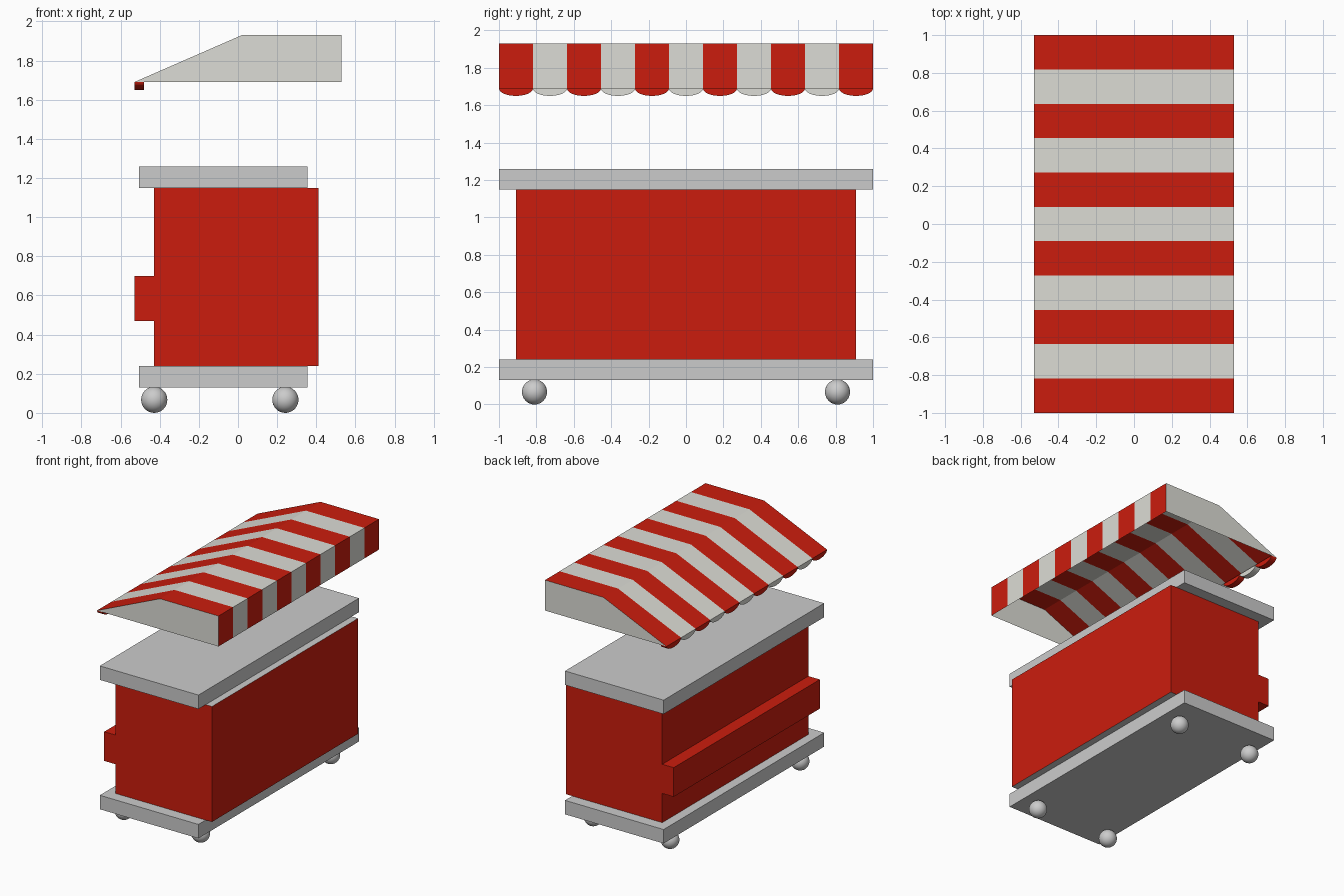
import bpy, bmesh
from math import sin, cos, pi

if "Cube" in bpy.data.objects:
    bpy.data.objects.remove(bpy.data.objects["Cube"])


def material(name, rgb):
    m = bpy.data.materials.new(name)
    m.diffuse_color = (*rgb, 1)
    m.use_nodes = True
    m.node_tree.nodes["Principled BSDF"].inputs["Base Color"].default_value = m.diffuse_color
    return m


RED = material("red", (0.6, 0.012, 0.004))
WHITE = material("off_white", (0.72, 0.72, 0.67))


def mesh_object(name, verts, faces, mat=None):
    me = bpy.data.meshes.new(name)
    me.from_pydata(verts, [], faces)
    ob = bpy.data.objects.new(name, me)
    bpy.context.collection.objects.link(ob)
    if mat:
        me.materials.append(mat)
    return ob


def fix_normals(ob):
    bm = bmesh.new()
    bm.from_mesh(ob.data)
    bmesh.ops.recalc_face_normals(bm, faces=bm.faces)
    bm.to_mesh(ob.data)
    bm.free()


def prism(name, bottom, top, mat=None):
    """Closed solid between two matching outlines."""
    n = len(bottom)
    faces = [(i, (i + 1) % n, n + (i + 1) % n, n + i) for i in range(n)]
    faces += [tuple(range(n)), tuple(range(n, 2 * n))]
    ob = mesh_object(name, bottom + top, faces, mat)
    fix_normals(ob)
    return ob


def along_y(name, profile, y, mat=None):
    return prism(name, [(x, -y, z) for x, z in profile],
                 [(x, y, z) for x, z in profile], mat)


# Cabinet with the protruding rail, grey on its top and bottom faces
body = along_y("cabinet", [(0.41, 0.24), (0.41, 1.15), (-0.43, 1.15), (-0.43, 0.70),
                           (-0.53, 0.70), (-0.53, 0.47), (-0.43, 0.47), (-0.43, 0.24)],
               0.91, RED)
body.data.materials.append(None)
for p in body.data.polygons:
    if abs(p.normal.z) > 0.9 and not 0.3 < p.center.z < 0.9:
        p.material_index = 1

# Counter top and base slab
for name, z in (("counter_top", 1.15), ("base_slab", 0.13)):
    along_y(name, [(-0.505, z), (0.355, z), (0.355, z + 0.11), (-0.505, z + 0.11)], 1.0)

# Ball wheels
for x in (-0.428, 0.242):
    for y in (-0.81, 0.81):
        bpy.ops.mesh.primitive_uv_sphere_add(segments=32, ring_count=16, radius=0.067,
                                             location=(x, y, 0.067))
        bpy.context.object.name = "wheel"
        bpy.ops.object.shade_smooth()

# Awning: thin striped sheet, open underneath, with a scallop under each stripe
ROOF = [(-0.53, 1.69), (0.02, 1.93), (0.53, 1.93), (0.53, 1.69)]
STRIPES = 11
W = 2 / STRIPES
for i in range(STRIPES):
    mat = WHITE if i % 2 else RED
    y0 = -1 + i * W
    y1 = y0 + W
    verts = [(x, y, z) for x, z in ROOF for y in (y0, y1)]
    mesh_object("awning_stripe", verts,
                [(2 * k, 2 * k + 2, 2 * k + 3, 2 * k + 1) for k in range(3)], mat)
    arc = [(y0 + W / 2 * (1 - cos(pi * k / 16)), 1.69 - 0.04 * sin(pi * k / 16))
           for k in range(17)]
    prism("awning_scallop", [(-0.53, y, z) for y, z in arc],
          [(-0.48, y, z) for y, z in arc], mat)

# Awning end panels
for y, order in ((-1, (3, 2, 1, 0)), (1, (0, 1, 2, 3))):
    mesh_object("awning_end", [(x, y, z) for x, z in ROOF], [order], WHITE)
